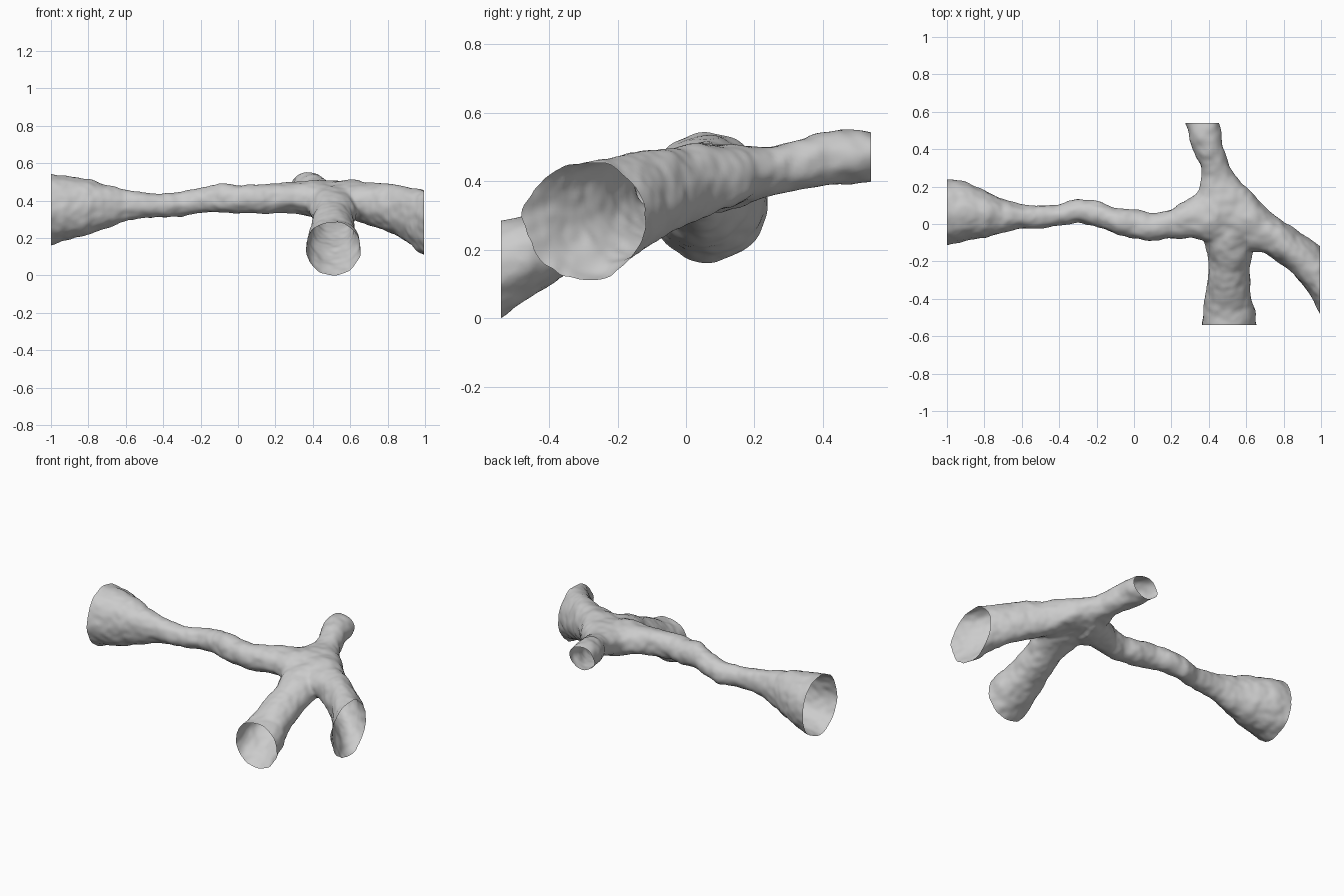
import bpy, bmesh, math
from mathutils import Vector, noise

if "Cube" in bpy.data.objects:
    bpy.data.objects.remove(bpy.data.objects["Cube"])

N = 32

def tube(bm, axis, rows):
    """Loft ellipses on planes across an axis; rows = (position, side min, side max, z min, z max)."""
    def extend(a, b):
        return tuple(p + (p - q) * 0.5 for p, q in zip(a, b))
    rows = list(rows)
    rows = [extend(rows[0], rows[1])] + rows + [extend(rows[-1], rows[-2])]
    rings = []
    for t, s0, s1, z0, z1 in rows:
        ring = []
        for i in range(N):
            a = 2 * math.pi * i / N
            s = (s0 + s1) / 2 + (s1 - s0) / 2 * math.cos(a)
            z = (z0 + z1) / 2 + (z1 - z0) / 2 * math.sin(a)
            ring.append(bm.verts.new((t, s, z) if axis == 'X' else (s, t, z)))
        rings.append(ring)
    faces = [bm.faces.new(rings[0]), bm.faces.new(rings[-1][::-1])]
    for r, q in zip(rings, rings[1:]):
        for i in range(N):
            j = (i + 1) % N
            faces.append(bm.faces.new((r[j], r[i], q[i], q[j])))
    bmesh.ops.recalc_face_normals(bm, faces=faces)

bm = bmesh.new()
# long left branch, flaring at its open end
tube(bm, 'X', [
    (-1.0, -.11, .24, .165, .54), (-.9, -.09, .225, .195, .53), (-.8, -.075, .18, .22, .515),
    (-.7, -.045, .13, .255, .48), (-.6, -.025, .105, .29, .46), (-.5, -.02, .095, .312, .44),
    (-.4, -.01, .105, .308, .437), (-.3, .008, .137, .318, .447), (-.2, -.01, .122, .332, .467),
    (-.1, -.055, .082, .338, .492), (0, -.08, .08, .333, .48), (.1, -.09, .055, .333, .487),
    (.2, -.077, .08, .333, .49), (.3, -.075, .14, .33, .5), (.4, -.1, .21, .315, .505)])
# right branch, swinging forward and down
tube(bm, 'X', [
    (.46, -.09, .22, .33, .5), (.55, -.11, .225, .32, .505), (.62, -.14, .185, .3, .505),
    (.7, -.155, .085, .27, .495), (.8, -.22, .01, .235, .488), (.9, -.315, -.055, .185, .472),
    (.99, -.46, -.12, .115, .457)])
# front-to-back branch through the junction
tube(bm, 'Y', [
    (-.54, .365, .655, .0, .285), (-.45, .37, .645, .065, .305), (-.35, .387, .62, .13, .355),
    (-.25, .4, .62, .185, .4), (-.15, .395, .63, .24, .45), (-.05, .365, .66, .285, .485),
    (.05, .33, .68, .315, .505), (.13, .32, .66, .33, .505), (.2, .345, .6, .345, .5),
    (.25, .358, .545, .358, .502), (.3, .36, .512, .37, .512), (.38, .325, .487, .385, .538),
    (.45, .298, .47, .393, .55), (.54, .275, .452, .403, .543)])
mesh = bpy.data.meshes.new("branching_tube")
bm.to_mesh(mesh)
bm.free()
obj = bpy.data.objects.new("branching_tube", mesh)
bpy.context.collection.objects.link(obj)

# fuse the branches and soften the joints
m = obj.modifiers.new("fuse", 'REMESH')
m.mode = 'VOXEL'
m.voxel_size = 0.012
m = obj.modifiers.new("soften", 'SMOOTH')
m.factor = 0.5
m.iterations = 10
dg = bpy.context.evaluated_depsgraph_get()
fused = bpy.data.meshes.new_from_object(obj.evaluated_get(dg))
obj.modifiers.clear()
obj.data = fused

# lumpy surface, then slice off the ends to leave open mouths
bm = bmesh.new()
bm.from_mesh(fused)
bm.normal_update()
moves = [(v, v.normal * (0.002 + 0.008 * noise.noise(v.co * 11) + 0.004 * noise.noise(v.co * 25)))
         for v in bm.verts]
for v, d in moves:
    v.co += d
for co, no in [((-1, 0, 0), (-1, 0, 0)), ((.995, 0, 0), (1, 0, 0)),
               ((0, -.54, 0), (0, -1, 0)), ((0, .54, 0), (0, 1, 0))]:
    bmesh.ops.bisect_plane(bm, geom=bm.verts[:] + bm.edges[:] + bm.faces[:],
                           plane_co=Vector(co), plane_no=Vector(no), clear_outer=True)
low = min(v.co.z for v in bm.verts)
for v in bm.verts:
    v.co.z -= low
for f in bm.faces:
    f.smooth = True
bm.to_mesh(fused)
bm.free()
fused.name = "branching_tube"
